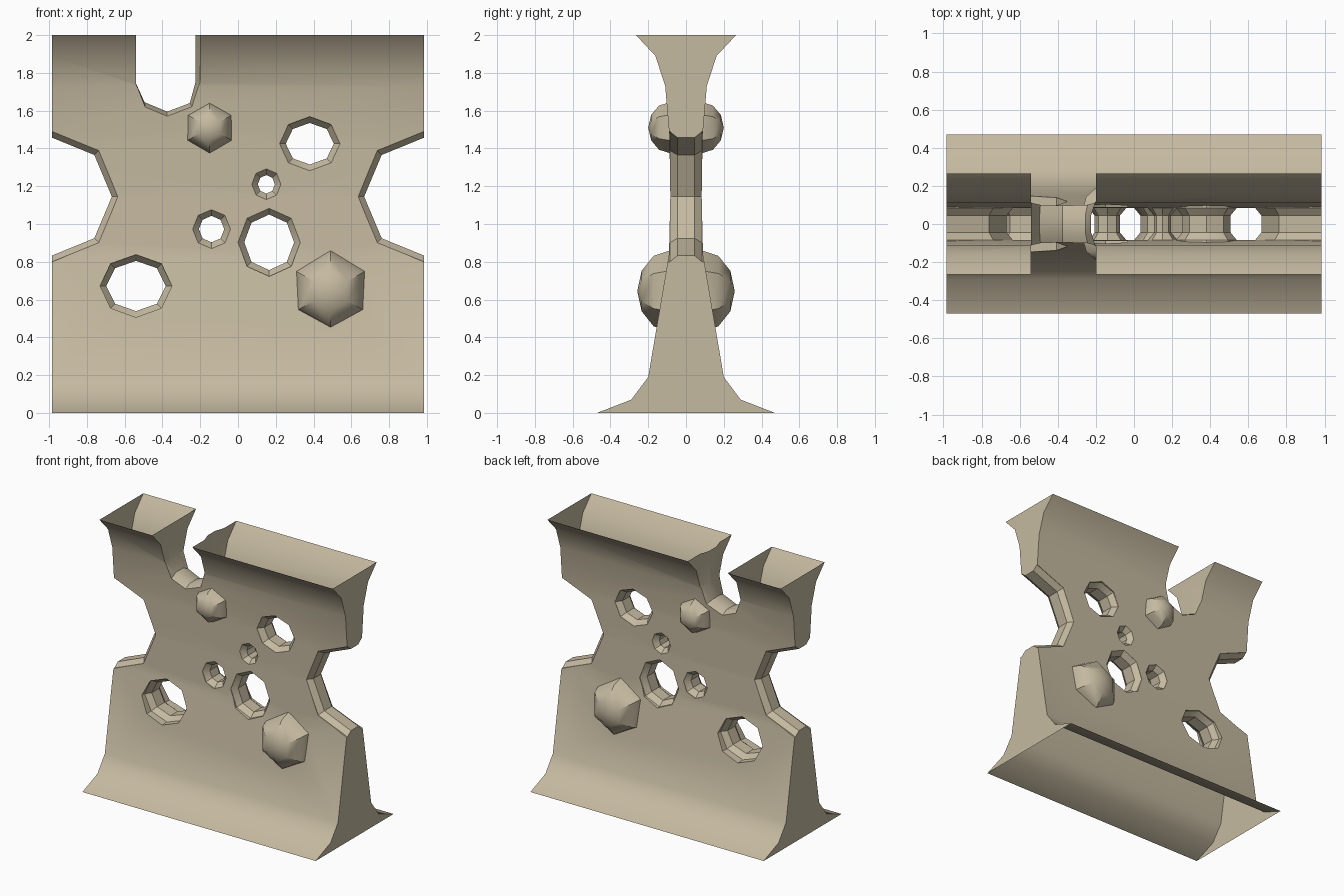
import bpy, bmesh, math
from mathutils import Matrix

if "Cube" in bpy.data.objects:
    bpy.data.objects.remove(bpy.data.objects["Cube"], do_unlink=True)

HALF_W = 0.985

stone = bpy.data.materials.new("warm_beige")
stone.use_nodes = True
colour = (0.56, 0.49, 0.355, 1)
stone.diffuse_color = colour
bsdf = next(n for n in stone.node_tree.nodes if n.type == 'BSDF_PRINCIPLED')
bsdf.inputs["Base Color"].default_value = colour


def add_object(name, bm):
    bmesh.ops.recalc_face_normals(bm, faces=bm.faces)
    mesh = bpy.data.meshes.new(name)
    bm.to_mesh(mesh)
    bm.free()
    mesh.materials.append(stone)
    obj = bpy.data.objects.new(name, mesh)
    bpy.context.collection.objects.link(obj)
    return obj


def loft(bm, rings):
    """Closed solid through matching rings of points."""
    rows = [[bm.verts.new(p) for p in ring] for ring in rings]
    n = len(rows[0])
    for a, b in zip(rows, rows[1:]):
        for i in range(n):
            j = (i + 1) % n
            bm.faces.new((a[i], a[j], b[j], b[i]))
    bm.faces.new(rows[0])
    bm.faces.new(rows[-1])


def add_cutter(bm, outer, inner, depth=0.085):
    """Passage along y, narrow in the middle and bevelled towards both sides."""
    steps = [(-0.6, outer), (-depth, outer), (-0.045, inner),
             (0.045, inner), (depth, outer), (0.6, outer)]
    loft(bm, [[(x, y, z) for x, z in outline] for y, outline in steps])


def octagon(x, z, rx, rz):
    return [(x + rx * math.cos(i * math.pi / 4), z + rz * math.sin(i * math.pi / 4))
            for i in range(8)]


def boolean(target, tool, operation):
    mod = target.modifiers.new(operation, 'BOOLEAN')
    mod.object = tool
    mod.operation = operation
    mod.solver = 'EXACT'
    tool.hide_render = True
    bpy.context.view_layer.objects.active = target
    bpy.ops.object.modifier_apply(modifier=mod.name)
    bpy.data.objects.remove(tool, do_unlink=True)


# Wall: symmetric flared profile (y, z) extruded along x
half = [(0.47, 0), (0.29, 0.07), (0.2, 0.19), (0.09, 0.84), (0.083, 1.15),
        (0.088, 1.47), (0.11, 1.73), (0.162, 1.89), (0.265, 2)]
profile = half + [(-y, z) for y, z in reversed(half)]
bm = bmesh.new()
loft(bm, [[(x, y, z) for y, z in profile] for x in (-HALF_W, HALF_W)])
wall = add_object("flared_wall", bm)

# Round holes and the bites in both ends
bm = bmesh.new()
holes = [(0.38, 1.425, 0.16, 0.143), (0.15, 1.21, 0.078, 0.082),
         (-0.14, 0.973, 0.1, 0.103), (0.165, 0.903, 0.165, 0.18),
         (-0.54, 0.672, 0.19, 0.166),
         (-HALF_W, 1.145, 0.35, 0.345), (HALF_W, 1.145, 0.35, 0.345)]
for x, z, rx, rz in holes:
    add_cutter(bm, octagon(x, z, rx, rz), octagon(x, z, rx - 0.033, rz - 0.033))

# Slot open to the top edge
slot_outer = [(-0.54, 2.2), (-0.54, 1.74), (-0.49, 1.61), (-0.375, 1.56),
              (-0.24, 1.615), (-0.2, 1.75), (-0.2, 2.2)]
slot_inner = [(-0.54, 2.2), (-0.54, 1.745), (-0.495, 1.645), (-0.375, 1.595),
              (-0.255, 1.64), (-0.225, 1.75), (-0.225, 2.2)]
add_cutter(bm, slot_outer, slot_inner, 0.12)
boolean(wall, add_object("passage_cutters", bm), 'DIFFERENCE')

# Six-sided domes on both faces
for x, z, radius, depth in [(-0.15, 1.51, 0.135, 0.115), (0.49, 0.645, 0.215, 0.173)]:
    for side in (-1, 1):
        bm = bmesh.new()
        place = (Matrix.Translation((x, side * 0.085, z))
                 @ Matrix.Diagonal((radius, depth, radius, 1))
                 @ Matrix.Rotation(math.pi / 2, 4, 'X'))
        bmesh.ops.create_uvsphere(bm, u_segments=6, v_segments=6, radius=1, matrix=place)
        boolean(wall, add_object("dome", bm), 'UNION')

# Open the hollow wall at top and bottom
bm = bmesh.new()
bm.from_mesh(wall.data)
ends = [f for f in bm.faces
        if all(v.co.z > 1.999 for v in f.verts) or all(v.co.z < 0.001 for v in f.verts)]
bmesh.ops.delete(bm, geom=ends, context='FACES')
bm.to_mesh(wall.data)
bm.free()

# One colour, smooth curves with crisp edges
wall.data.materials.clear()
wall.data.materials.append(stone)
for poly in wall.data.polygons:
    poly.material_index = 0
bpy.ops.object.select_all(action='DESELECT')
wall.select_set(True)
bpy.context.view_layer.objects.active = wall
bpy.ops.object.shade_smooth_by_angle(angle=math.radians(35))
